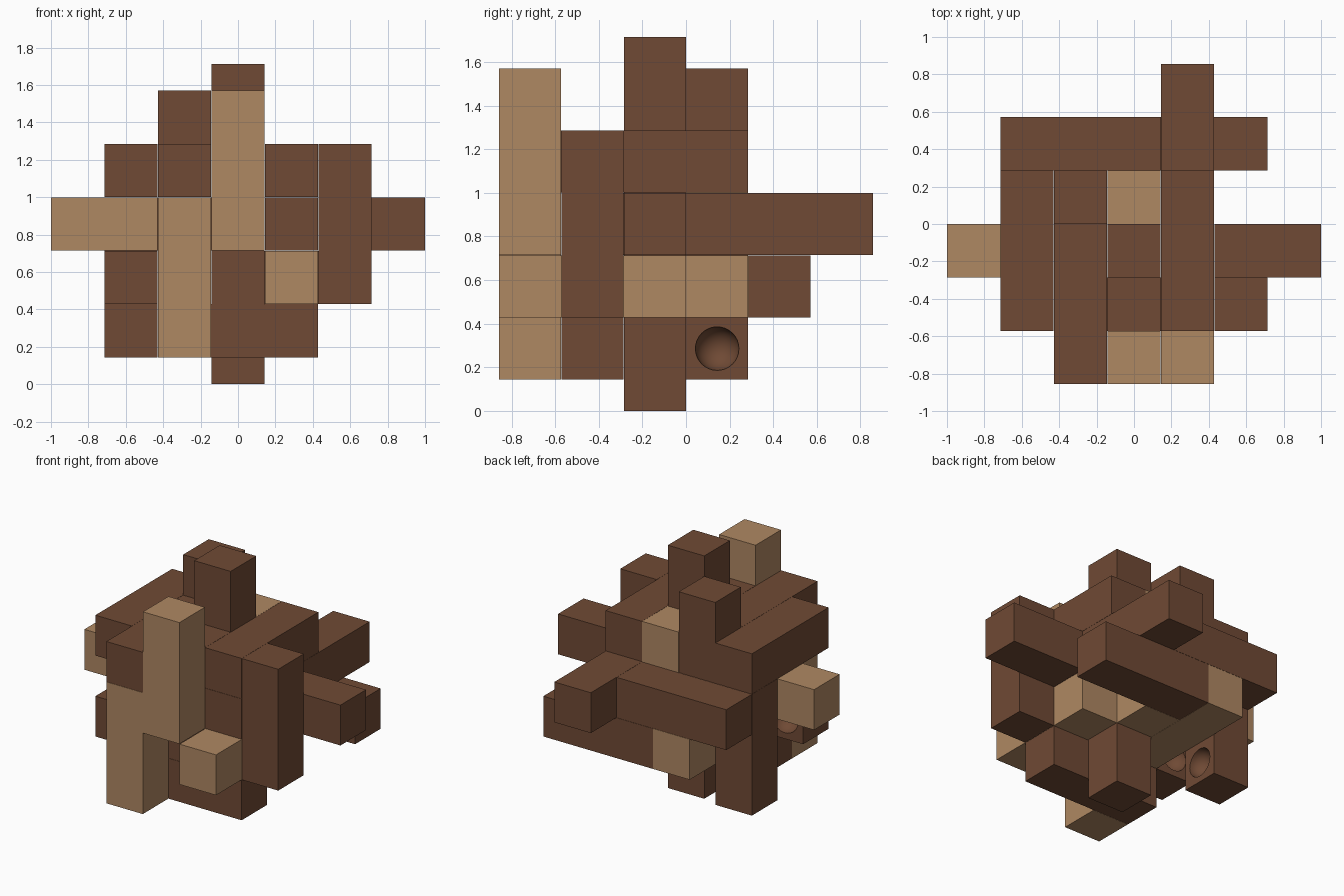
import bpy, math

if "Cube" in bpy.data.objects:
    bpy.data.objects.remove(bpy.data.objects["Cube"])

CELL = 2 / 7      # width of one square stick
GAP = 0.0012      # hairline joint between sticks


def material(name, color):
    m = bpy.data.materials.new(name)
    m.diffuse_color = (*color, 1)
    m.use_nodes = True
    m.node_tree.nodes["Principled BSDF"].inputs["Base Color"].default_value = m.diffuse_color
    return m


dark = material("dark_walnut", (0.160, 0.068, 0.035))
tan = material("pale_oak", (0.430, 0.246, 0.123))


def to_world(x, y, z):
    """Grid coordinates (in stick widths) to world units."""
    return ((x - 3.5) * CELL, (y - 3) * CELL, (z + 0.5) * CELL)


def stick(name, mat, xs, ys, zs):
    """Square stick spanning the given grid ranges."""
    lo = to_world(xs[0], ys[0], zs[0])
    hi = to_world(xs[1], ys[1], zs[1])
    bpy.ops.mesh.primitive_cube_add(
        size=1, location=[(a + b) / 2 for a, b in zip(lo, hi)])
    ob = bpy.context.object
    ob.name = name
    ob.scale = [b - a - GAP for a, b in zip(lo, hi)]
    bpy.ops.object.transform_apply(location=False, rotation=False, scale=True)
    ob.data.materials.append(mat)
    return ob


def dimple(target, x, y, z, rotation):
    """Round hollow carved into the face of a stick."""
    bpy.ops.mesh.primitive_uv_sphere_add(
        segments=32, ring_count=16, radius=0.1,
        location=to_world(x, y, z), rotation=rotation)
    cutter = bpy.context.object
    cutter.name = target.name + "_dimple_cutter"
    cutter.data.materials.append(dark)
    bpy.ops.object.shade_smooth()
    cutter.hide_render = True
    cutter.hide_viewport = True
    mod = target.modifiers.new("dimple", 'BOOLEAN')
    mod.operation = 'DIFFERENCE'
    mod.solver = 'EXACT'
    mod.object = cutter


# Pale sticks
stick("front_tall_post", tan, (3, 4), (0, 1), (2, 5))
stick("front_low_post", tan, (2, 3), (0, 1), (0, 3))
stick("right_depth_bar", tan, (4, 5), (0, 3), (1, 2))
stick("left_side_bar", tan, (0, 2), (2, 3), (2, 3))
stick("back_depth_bar", tan, (2, 3), (2, 5), (1, 2))
stick("back_depth_bar_stub", tan, (3, 4), (3, 4), (1, 2))
stick("back_upper_block", tan, (3, 4), (3, 4), (2, 4))

# Dark vertical sticks
stick("centre_post", dark, (3, 4), (2, 3), (-0.5, 5.5))
stick("centre_front_post", dark, (3, 4), (1, 2), (1, 4))
stick("right_front_post", dark, (5, 6), (1, 2), (1, 4))
stick("back_short_post", dark, (2, 3), (3, 4), (3, 5))
left_post = stick("left_back_post", dark, (1, 2), (3, 4), (0, 3))

# Dark sticks running front to back
stick("upper_middle_bar", dark, (2, 3), (0, 3), (3, 4))
stick("upper_left_bar", dark, (1, 2), (1, 4), (3, 4))
stick("upper_right_bar", dark, (4, 5), (1, 4), (3, 4))
stick("long_back_bar", dark, (4, 5), (1, 6), (2, 3))

# Dark sticks running side to side
stick("right_side_bar", dark, (5, 7), (2, 3), (2, 3))
stick("bottom_cross_bar", dark, (2, 5), (1, 2), (0, 1))
stick("back_lower_bar", dark, (3, 6), (4, 5), (1, 2))
stick("back_upper_bar", dark, (1, 4), (4, 5), (2, 3))
left_block = stick("left_front_block", dark, (1, 2), (1, 2), (1, 2))

# Inner core
stick("core_front", dark, (2, 3), (1, 2), (1, 3))
stick("core_back", dark, (2, 3), (2, 4), (2, 3))

# Facing hollows
dimple(left_post, 2, 3.5, 0.5, (0, math.pi / 2, 0))
dimple(left_block, 1.5, 2, 1.5, (math.pi / 2, 0, 0))
